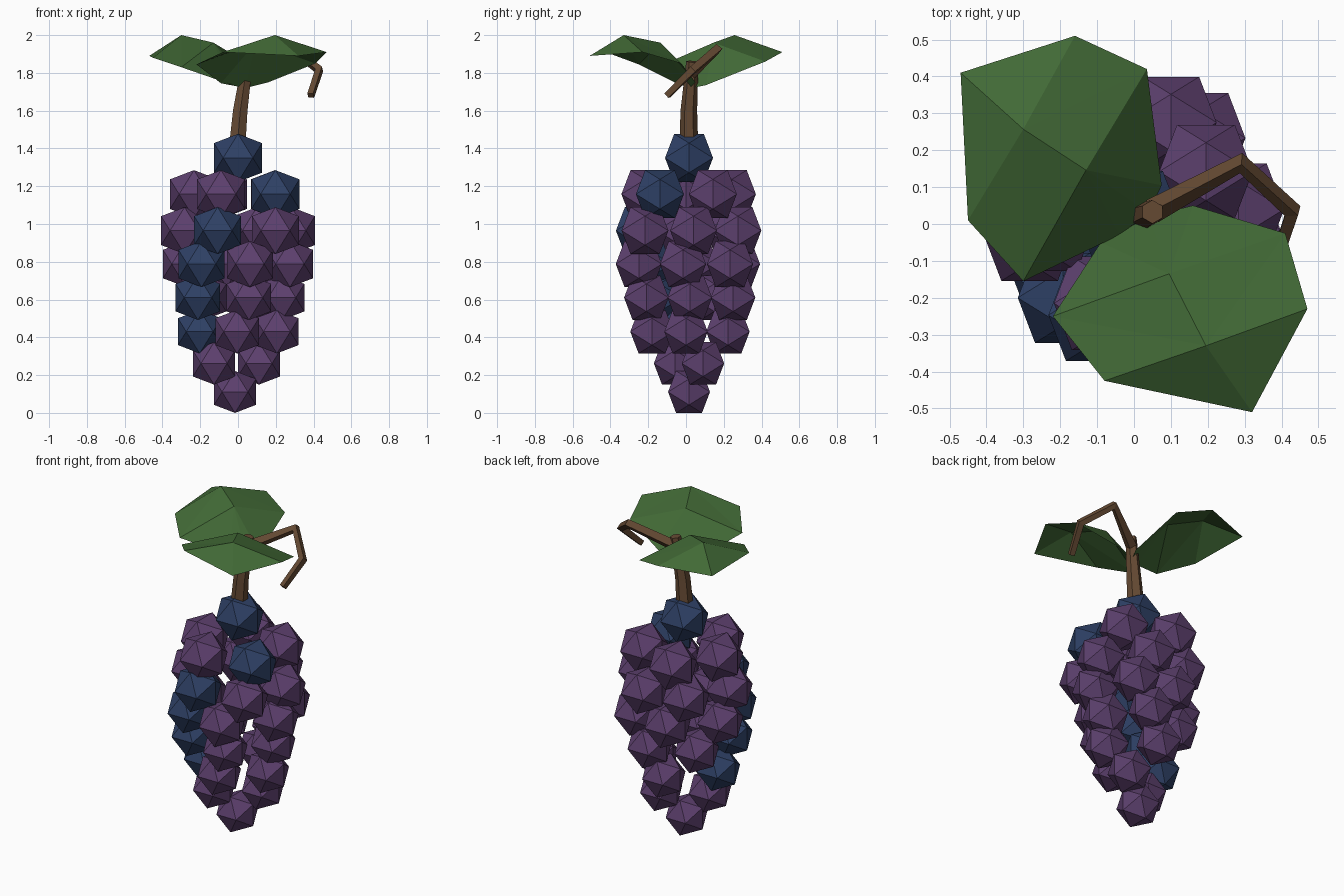
import bpy, bmesh
from mathutils import Vector

if "Cube" in bpy.data.objects:
    bpy.data.objects.remove(bpy.data.objects["Cube"])


def material(name, rgb):
    m = bpy.data.materials.new(name)
    m.diffuse_color = (*rgb, 1)
    m.use_nodes = True
    m.node_tree.nodes["Principled BSDF"].inputs["Base Color"].default_value = m.diffuse_color
    return m


PURPLE = material("grape purple", (0.107, 0.050, 0.153))
BLUE = material("grape blue", (0.027, 0.051, 0.130))
GREEN = material("leaf green", (0.054, 0.144, 0.037))
BROWN = material("stem brown", (0.130, 0.068, 0.033))


def add_object(name, mesh):
    obj = bpy.data.objects.new(name, mesh)
    bpy.context.collection.objects.link(obj)
    return obj


def grape_mesh(name, mat):
    """Icosahedron with an edge on top, half-width 1."""
    bm = bmesh.new()
    a = 0.618
    for s in (-1, 1):
        for t in (-a, a):
            for co in ((0, t, s), (t, s, 0), (s, 0, t)):
                bm.verts.new(co)
    bmesh.ops.convex_hull(bm, input=bm.verts[:])
    bmesh.ops.recalc_face_normals(bm, faces=bm.faces[:])
    me = bpy.data.meshes.new(name)
    bm.to_mesh(me)
    bm.free()
    me.materials.append(mat)
    return me


# Grape rows: height, half-width, blue index (or None), ring positions
rows = [
    (1.350, 0.127, 0, [(0.0, 0.016)]),
    (1.158, 0.127, 0, [(0.198, -0.138), (0.195, 0.142), (-0.08, 0.243),
                       (-0.233, 0.0), (-0.09, -0.215)]),
    (0.965, 0.124, 0, [(-0.108, -0.247), (0.198, -0.217), (0.283, 0.04),
                       (0.10, 0.275), (-0.16, 0.23), (-0.283, -0.03)]),
    (0.788, 0.122, 0, [(-0.193, -0.20), (0.063, -0.250), (0.275, -0.016),
                       (0.18, 0.233), (-0.06, 0.27), (-0.275, 0.05)]),
    (0.610, 0.118, 0, [(-0.212, -0.14), (0.058, -0.21), (0.233, 0.02),
                       (0.08, 0.249), (-0.18, 0.15)]),
    (0.430, 0.115, 0, [(-0.203, -0.035), (-0.005, -0.18), (0.206, 0.0),
                       (0.0, 0.222)]),
    (0.262, 0.112, None, [(-0.127, -0.058), (0.111, 0.09)]),
    (0.111, 0.111, None, [(-0.016, 0.016)]),
]
purple_mesh = grape_mesh("purple_grape", PURPLE)
blue_mesh = grape_mesh("blue_grape", BLUE)
for r, (z, size, blue, spots) in enumerate(rows):
    for i, (x, y) in enumerate(spots):
        g = add_object(f"grape_row{r}_{i}", blue_mesh if i == blue else purple_mesh)
        g.location = (x, y, z)
        g.scale = (size,) * 3


def tube(name, points, radii, sides):
    """Low-poly tapered tube with capped ends."""
    curve = bpy.data.curves.new(name, 'CURVE')
    curve.dimensions = '3D'
    curve.bevel_depth = 1
    curve.bevel_resolution = (sides - 4) // 2
    curve.use_fill_caps = True
    sp = curve.splines.new('POLY')
    sp.points.add(len(points) - 1)
    for p, co, rad in zip(sp.points, points, radii):
        p.co = (*co, 1)
        p.radius = rad
    tmp = bpy.data.objects.new(name + "_curve", curve)
    bpy.context.collection.objects.link(tmp)
    bpy.context.view_layer.update()
    me = bpy.data.meshes.new_from_object(tmp)
    bpy.data.objects.remove(tmp)
    me.materials.clear()
    me.materials.append(BROWN)
    for p in me.polygons:
        p.use_smooth = False
    add_object(name, me)


# Stem and tendril
tube("stem", [(-0.005, 0.015, 1.40), (0.012, 0.015, 1.60), (0.05, 0.033, 1.86)],
     [0.05, 0.044, 0.032], 6)
tube("tendril", [(0.05, 0.035, 1.80), (0.29, 0.165, 1.925), (0.43, 0.035, 1.815),
                 (0.385, -0.1, 1.68)], [0.034, 0.028, 0.026, 0.022], 4)


def leaf(name, base, mid2, mid1, tip, right, left):
    """Folded leaf: midrib plus three edge points on each side, base to tip."""
    verts = [base, mid2, mid1, tip] + right + left
    faces = []
    for k, flip in ((4, False), (7, True)):
        side = [(0, k, 1), (k, k + 1, 1), (1, k + 1, 2),
                (k + 1, k + 2, 2), (2, k + 2, 3)]
        faces += [f[::-1] if flip else f for f in side]
    me = bpy.data.meshes.new(name)
    me.from_pydata([Vector(v) for v in verts], [], faces)
    me.materials.append(GREEN)
    add_object(name, me)


# Leaves
leaf("back_leaf", (0.04, 0.03, 1.72), (-0.13, 0.146, 1.96), (-0.30, 0.257, 2.0),
     (-0.47, 0.41, 1.89),
     [(0.075, 0.105, 1.735), (0.035, 0.42, 1.86), (-0.16, 0.51, 1.91)],
     [(-0.04, -0.03, 1.74), (-0.30, -0.155, 1.83), (-0.45, 0.01, 1.88)])
leaf("front_leaf", (0.04, 0.02, 1.72), (0.095, -0.135, 1.96), (0.195, -0.33, 2.0),
     (0.32, -0.51, 1.89),
     [(-0.09, -0.05, 1.745), (-0.22, -0.25, 1.845), (-0.08, -0.425, 1.91)],
     [(0.16, 0.05, 1.75), (0.41, -0.025, 1.85), (0.47, -0.23, 1.91)])
